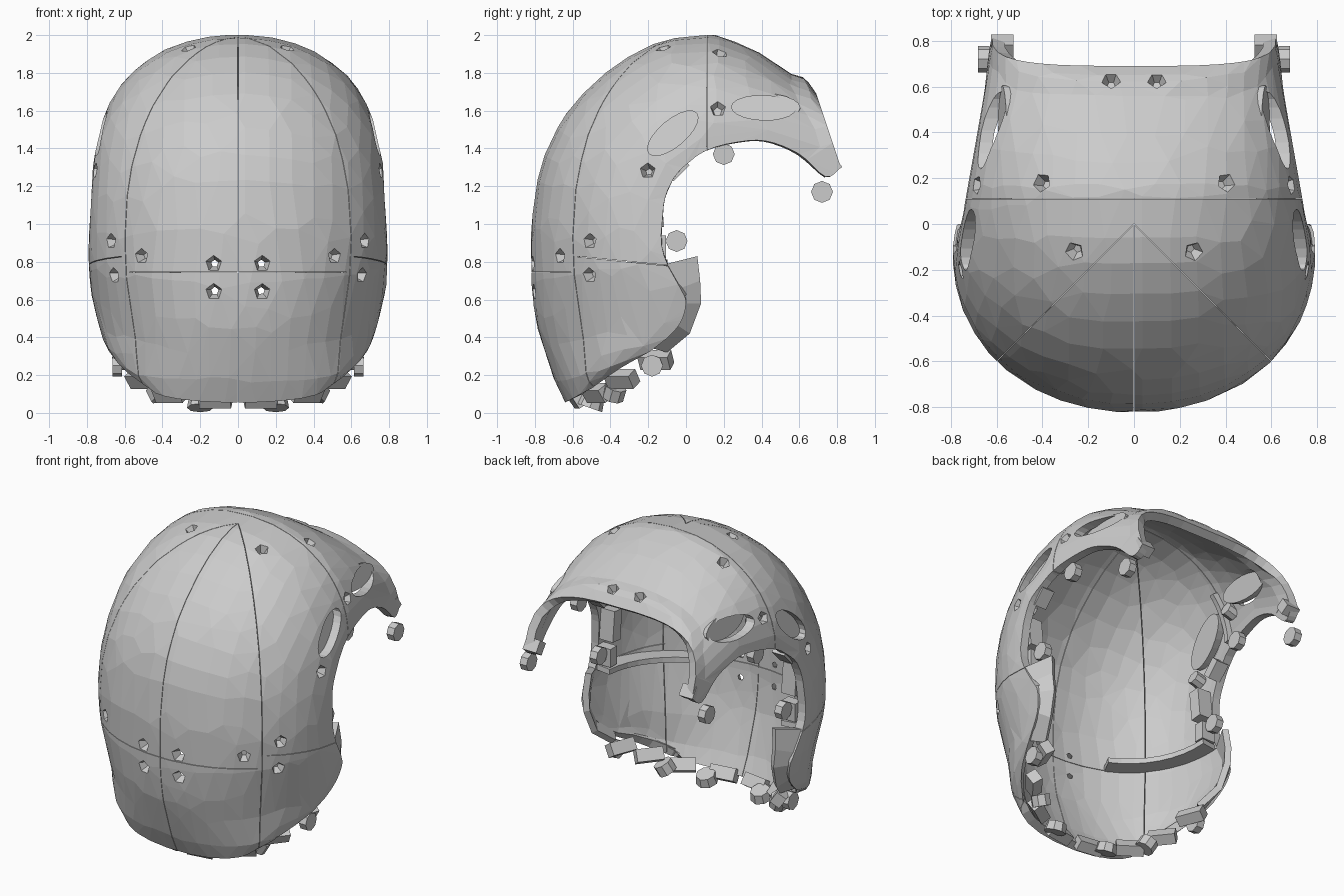
import bpy, bmesh, math
from mathutils import Vector, Matrix
from mathutils.bvhtree import BVHTree

cube = bpy.data.objects.get("Cube")
if cube:
    bpy.data.objects.remove(cube, do_unlink=True)

GREY = (0.6, 0.6, 0.6, 1)
grey = bpy.data.materials.new("plain grey")
grey.use_nodes = True
grey.diffuse_color = GREY
grey.node_tree.nodes["Principled BSDF"].inputs["Base Color"].default_value = GREY

scene_col = bpy.context.scene.collection
cutters = bpy.data.collections.new("cutters")
scene_col.children.link(cutters)

# Arches from brow to chin: side edge (y, z, half width), centre line (y, z)
ARCHES = [
    (.82, 1.3, .62, .69, 1.69), (.74, 1.25, .635, .63, 1.77), (.6, 1.37, .65, .55, 1.8),
    (.42, 1.44, .68, .38, 1.91), (.25, 1.43, .71, .22, 1.98), (.11, 1.39, .735, .1, 2),
    (.02, 1.33, .75, -.15, 1.96), (-.06, 1.25, .77, -.4, 1.82), (-.11, 1.14, .775, -.62, 1.6),
    (-.125, 1.02, .785, -.76, 1.33), (-.13, .9, .79, -.815, 1.02), (-.1, .79, .79, -.82, .75),
    (-.03, .66, .78, -.81, .6), (0, .58, .765, -.79, .47), (-.04, .46, .735, -.76, .36),
    (-.17, .34, .69, -.73, .27), (-.35, .235, .6, -.69, .16), (-.5, .13, .46, -.64, .055)]
LAST = len(ARCHES) - 1


def arch(r):
    """Smoothly interpolated arch at row r."""
    i = min(int(r), LAST - 1)
    f = r - i
    a, b, c, d = (ARCHES[max(0, min(LAST, i + k))] for k in (-1, 0, 1, 2))
    return [q + f / 2 * (s - p + f * (2 * p - 5 * q + 4 * s - t + f * (3 * (q - s) + t - p)))
            for p, q, s, t in zip(a, b, c, d)]


def surface(r, angle):
    """Point on the outer skin; angle runs from one side edge to the other."""
    ye, ze, xe, ys, zs = arch(r)
    c, s = math.cos(angle), max(0, math.sin(angle))
    power = .6 + .35 * min(1, r / 3)      # the brow arch is squarer
    x = math.copysign(abs(c) ** power, c) * xe
    s = s ** power
    return Vector((x, ye + (ys - ye) * s, ze + (zs - ze) * s))


def add(name, bm, col=scene_col):
    me = bpy.data.meshes.new(name)
    bm.to_mesh(me)
    bm.free()
    me.materials.append(grey)
    ob = bpy.data.objects.new(name, me)
    col.objects.link(ob)
    if col is cutters:
        ob.hide_render = True
    return ob


def sheet(rows):
    """Grid of quads through rows of points."""
    bm = bmesh.new()
    vs = [[bm.verts.new(p) for p in row] for row in rows]
    for a, b in zip(vs, vs[1:]):
        for k in range(len(a) - 1):
            bm.faces.new((a[k], a[k + 1], b[k + 1], b[k]))
    bm.normal_update()
    if sum(f.normal.dot(f.calc_center_median() - Vector((0, 0, 1))) for f in bm.faces) < 0:
        bmesh.ops.reverse_faces(bm, faces=bm.faces)
    return bm


def box(name, at, size, rot=(0, 0, 0), col=scene_col):
    bm = bmesh.new()
    turn = Matrix.Rotation(rot[2], 4, 'Z') @ Matrix.Rotation(rot[1], 4, 'Y') @ Matrix.Rotation(rot[0], 4, 'X')
    bmesh.ops.create_cube(bm, size=1, matrix=Matrix.Translation(at) @ turn @ Matrix.Diagonal((*size, 1)))
    return add(name, bm, col)


def cone(name, at, axis, r1, r2, depth, sides, col=scene_col, shape=None):
    bm = bmesh.new()
    m = Matrix.Translation(at) @ (shape or Vector(axis).to_track_quat('Z', 'Y').to_matrix().to_4x4())
    bmesh.ops.create_cone(bm, cap_ends=True, segments=sides, radius1=r1, radius2=r2, depth=depth, matrix=m)
    return add(name, bm, col)


def solidify(ob, thickness):
    m = ob.modifiers.new("thickness", 'SOLIDIFY')
    m.thickness, m.offset = thickness, -1


# Faceted outer shell
STEPS, COLS = 4, 40
bm = sheet([[surface(i / STEPS, math.pi * j / COLS) for j in range(COLS + 1)]
            for i in range(LAST * STEPS + 1)])
skin = BVHTree.FromBMesh(bm)
shell = add("shell", bm)
dec = shell.modifiers.new("facets", 'DECIMATE')
dec.ratio = .14
solidify(shell, .055)

# Seams between the panels
GAP = .003
box("centre_seam", (0, -.5, 1), (GAP, 1, 2.2), col=cutters)
box("crown_seam", (0, .11, 1.6), (2, GAP, 1), col=cutters)
box("front_seam", (0, -.8, .745), (1.15, .5, GAP), col=cutters)
for s in (1, -1):
    box("diagonal_seam", (s * .5, -.5, 1), (1.41, GAP, 2.2), (0, 0, -s * math.pi / 4), cutters)
    box("side_seam", (s * .8, -.3, .8), (.5, .55, GAP), (-.1, 0, 0), cutters)

# Oval side pockets, each closed by a floor plate
for x, y, z, a, b, tilt in ((.55, .41, 1.615, .17, .065, -.03), (.645, -.07, 1.48, .165, .07, .7)):
    for s in (1, -1):
        turn, lay = Matrix.Rotation(tilt, 4, 'X'), Matrix.Rotation(math.pi / 2, 4, 'Y')
        cone("oval_cutter", (s * .7, y, z), None, 1, 1, .7, 20, cutters,
             turn @ Matrix.Diagonal((1, a, b, 1)) @ lay)
        cone("oval_floor", (s * x, y, z), None, 1.15, 1.15, .05, 20, scene_col,
             Matrix.Rotation(-s * .25, 4, 'Y') @ turn @ Matrix.Diagonal((1, a, b, 1)) @ lay)

# Screw holes: tapered pentagons, the front four go right through
HOLES = [(.13, -.82, .79), (.13, -.82, .64), (.5, -.65, .83), (.66, -.5, .91), (.64, -.5, .73),
         (.74, -.2, 1.28), (.1, .63, 1.77), (.4, .18, 1.9), (.26, -.12, 1.93), (.69, .17, 1.61)]
for i, (x, y, z) in enumerate(HOLES):
    for s in (1, -1):
        loc, normal, _, _ = skin.find_nearest(Vector((s * x, y, z)))
        depth, inner = (.1, .014) if i < 2 else (.08, .018)
        cone("screw_cutter", loc + normal * (.03 - depth / 2), normal, inner, .058, depth, 5, cutters)

# Cut the shell, then drop the cutters
cut = shell.modifiers.new("cut", 'BOOLEAN')
cut.operation, cut.solver, cut.operand_type = 'DIFFERENCE', 'EXACT', 'COLLECTION'
cut.collection = cutters
bpy.context.view_layer.update()
dg = bpy.context.evaluated_depsgraph_get()
done = bpy.data.meshes.new_from_object(shell.evaluated_get(dg))
shell.modifiers.clear()
shell.data = done
for ob in list(cutters.objects):
    bpy.data.objects.remove(ob, do_unlink=True)
bpy.data.collections.remove(cutters)


# Inner ribs behind the seams
def rib(name, row, a, b, depth):
    pts = [surface(row, a + (b - a) * k / 8) for k in range(9)]
    mid = Vector((0, 0, pts[0].z))
    rows = [[p + (mid - p).normalized() * d for p in pts] for d in (.03, depth)]
    solidify(add(name, sheet(rows)), .035)


for s in (1, -1):
    side = (lambda t: t) if s > 0 else (lambda t: math.pi - t)
    rib("jaw_rib", 11.1, side(.03), side(1.1), .16)
    rib("crown_rib", 5.1, side(.03), side(.6), .09)

    # Jaw corner flange
    outer = [(.78, -.1, .79), (.77, -.03, .66), (.755, 0, .58), (.725, -.04, .46), (.68, -.17, .34)]
    inner = [(.7, .06, .83), (.71, .075, .7), (.7, .08, .58), (.68, .02, .42), (.62, -.1, .32)]
    solidify(add("jaw_flange", sheet([[(s * x, y, z) for x, y, z in row] for row in (outer, inner)])), .04)

    # Clips along the rim
    box("temple_clip", (s * .69, -.045, 1.29), (.09, .12, .06), (.8, 0, 0))
    box("cheek_clip", (s * .67, -.165, 1.08), (.1, .08, .2), (.1, 0, 0))
    box("lower_clip", (s * .68, -.14, .88), (.1, .07, .12))
    box("arm_tip", (s * .575, .775, 1.315), (.1, .07, .08), (.6, 0, 0))

    # Fastener studs
    for x, y, z in ((.655, .72, 1.17), (.65, .2, 1.37), (.68, -.05, .91), (.64, -.18, .25)):
        cone("fastener", (s * x, y, z), (1, 0, 0), .058, .058, .05, 8)
    for x, y, z in ((.67, -.2, 1.28), (.62, .17, 1.58)):
        cone("inner_stud", (s * x, y, z), (1, 0, .3), .045, .045, .07, 8)
    cone("chin_fastener", (s * .2, -.5, .055), (0, .35, 1), .07, .06, .06, 8)
    cone("lower_fastener", (s * .42, -.38, .11), (s * .5, .3, 1), .06, .06, .07, 8)

    # Tabs along the lower edge
    for x, y, z, turn in ((.59, -.16, .28, 1.2), (.51, -.34, .18, .9), (.36, -.47, .105, .6), (.12, -.57, .075, .15)):
        box("edge_tab", (s * x, y, z), (.17, .07, .08), (.6, 0, s * turn))
